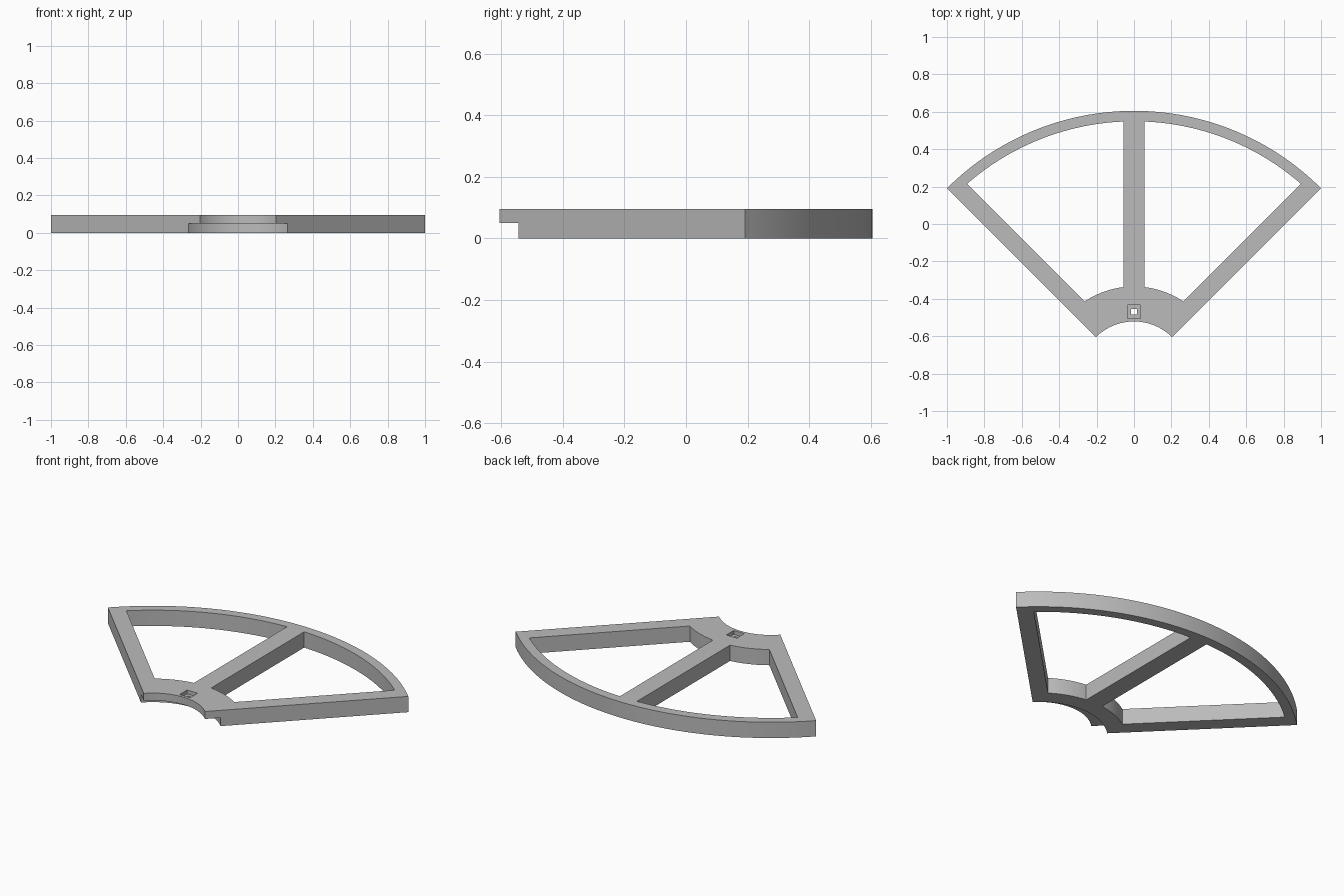
import bpy, bmesh
from math import asin, cos, sin, pi, radians

cube = bpy.data.objects.get("Cube")
if cube:
    bpy.data.objects.remove(cube, do_unlink=True)

CY = -0.809                      # common centre of all arcs
H = 0.095                        # plate height
R_IN, R_NOTCH, R_HUB, R_RIM, R_OUT = 0.288, 0.375, 0.475, 1.358, 1.414
SIDE, MID = 0.092, 0.057         # side bar width, half width of middle bar
STEP_Z, HOLE_Y = 0.05, -0.469

grey = bpy.data.materials.new("plain grey")
grey.use_nodes = True
colour = (0.5, 0.5, 0.5, 1)
grey.diffuse_color = colour
grey.node_tree.nodes["Principled BSDF"].inputs["Base Color"].default_value = colour


def arc(r, a0, a1, n):
    angles = [a0 + (a1 - a0) * i / n for i in range(n + 1)]
    return [(r * cos(a), CY + r * sin(a)) for a in angles]


def prism(name, outline, z0, z1):
    """Extrude a closed outline between two heights."""
    bm = bmesh.new()
    face = bm.faces.new([bm.verts.new((x, y, z0)) for x, y in outline])
    top = bmesh.ops.extrude_face_region(bm, geom=[face])["geom"]
    verts = [v for v in top if isinstance(v, bmesh.types.BMVert)]
    bmesh.ops.translate(bm, verts=verts, vec=(0, 0, z1 - z0))
    bmesh.ops.recalc_face_normals(bm, faces=bm.faces)
    mesh = bpy.data.meshes.new(name)
    bm.to_mesh(mesh)
    bm.free()
    mesh.materials.append(grey)
    obj = bpy.data.objects.new(name, mesh)
    bpy.context.collection.objects.link(obj)
    return obj


def square(half):
    return [(sx * half, HOLE_Y + sy * half)
            for sx, sy in ((-1, -1), (1, -1), (1, 1), (-1, 1))]


def window(side):
    """Opening between hub, rim, middle bar and one side bar."""
    def span(r):
        return pi / 4 + asin(SIDE / r), pi / 2 - asin(MID / r)
    lo, hi = span(R_RIM)
    hub_lo, hub_hi = span(R_HUB)
    pts = arc(R_RIM, lo, hi, 32) + arc(R_HUB, hub_hi, hub_lo, 16)
    return [(side * x, y) for x, y in pts]


# Quarter ring plate
frame = prism("sector_frame",
              arc(R_OUT, pi / 4, 3 * pi / 4, 64) + arc(R_IN, 3 * pi / 4, pi / 4, 32),
              0, H)

# Openings, step under the hub, square socket and its through hole
cutters = [
    prism("right_window_cutter", window(-1), -0.1, 0.2),
    prism("left_window_cutter", window(1), -0.1, 0.2),
    prism("hub_step_cutter", arc(R_NOTCH, 0, 2 * pi * 127 / 128, 127), -0.1, STEP_Z),
    prism("socket_cutter", square(0.035), 0.072, 0.2),
    prism("hole_cutter", square(0.015), -0.1, 0.2),
]
bpy.context.view_layer.objects.active = frame
for cutter in cutters:
    mod = frame.modifiers.new(cutter.name, 'BOOLEAN')
    mod.operation = 'DIFFERENCE'
    mod.solver = 'EXACT'
    mod.object = cutter
    bpy.ops.object.modifier_apply(modifier=mod.name)
for cutter in cutters:
    bpy.data.objects.remove(cutter, do_unlink=True)

# Smooth arcs with crisp edges
bpy.ops.object.select_all(action='DESELECT')
frame.select_set(True)
bpy.ops.object.shade_smooth_by_angle(angle=radians(30))
